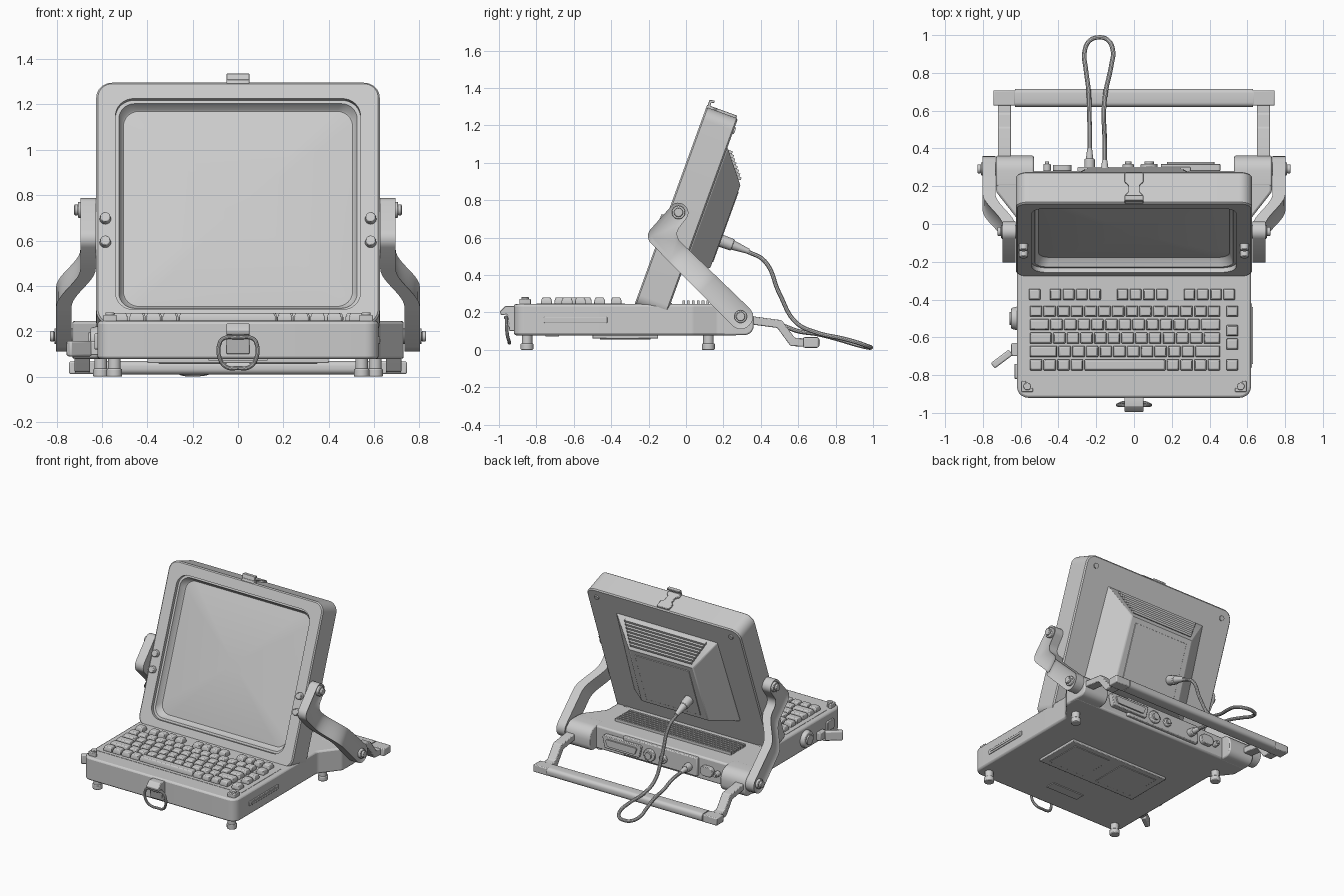
import bpy, bmesh
from math import radians, pi, sin, cos, tan
from mathutils import Vector, Matrix

if "Cube" in bpy.data.objects:
    bpy.data.objects.remove(bpy.data.objects["Cube"])

I = Matrix()
# screen frame: x across, y up the panel, z out of the glass
T = Matrix.Translation((0, -.28, .23)) @ Matrix.Rotation(radians(70), 4, 'X')

def finish(name, bm, bevel=0, M=I, segs=2):
    bmesh.ops.transform(bm, matrix=M, verts=bm.verts)
    bmesh.ops.recalc_face_normals(bm, faces=bm.faces)
    me = bpy.data.meshes.new(name)
    bm.to_mesh(me)
    bm.free()
    ob = bpy.data.objects.new(name, me)
    bpy.context.collection.objects.link(ob)
    if bevel:
        m = ob.modifiers.new("bevel", 'BEVEL')
        m.width, m.segments, m.limit_method, m.angle_limit = bevel, segs, 'ANGLE', radians(40)
    return ob

def fillet(pts, r, n=5):
    pts = [Vector(p) for p in pts]
    rs = r if isinstance(r, (list, tuple)) else [r] * len(pts)
    out = []
    for i, p in enumerate(pts):
        da, db = pts[i - 1] - p, pts[(i + 1) % len(pts)] - p
        if rs[i] == 0:
            out.append(p)
            continue
        a, b = da.normalized(), db.normalized()
        h = a.angle(b) / 2
        t = min(rs[i] / tan(h), .49 * da.length, .49 * db.length)
        c = p + (a + b).normalized() * (t / cos(h))
        s, e, f = p + a * t - c, p + b * t - c, pi - 2 * h
        out += [c + (s * sin((1 - k / n) * f) + e * sin(k / n * f)) / sin(f) for k in range(n + 1)]
    return out

def rect(x0, x1, y0, y1, r=0, n=5):
    return fillet([(x0, y0), (x1, y0), (x1, y1), (x0, y1)], r, n)

def strap(path, rs):
    # outline of a bar of varying half width along a 2D path
    P = [Vector(p) for p in path]
    d = [(b - a).normalized() for a, b in zip(P, P[1:])]
    nrm = [Vector((-v.y, v.x)) for v in d]
    L, R = [], []
    for i, p in enumerate(P):
        if i == 0: m, q = nrm[0], p - d[0] * rs[0]
        elif i == len(P) - 1: m, q = nrm[-1], p + d[-1] * rs[-1]
        else: m, q = (nrm[i - 1] + nrm[i]) / (1 + nrm[i - 1].dot(nrm[i])), p
        L.append(q + m * rs[i])
        R.append(q - m * rs[i])
    rr = [.95 * r for r in rs]
    return fillet(L + R[::-1], rr + rr[::-1], 6)

def loft(bm, loops):
    vs = [[bm.verts.new(p) for p in l] for l in loops]
    for a, b in zip(vs, vs[1:]):
        for i in range(len(a)):
            j = (i + 1) % len(a)
            bm.faces.new((a[i], a[j], b[j], b[i]))
    bm.faces.new(vs[0][::-1])
    bm.faces.new(vs[-1])

def prism(name, pts, axis, a, b, bevel=0, M=I):
    put = {'x': lambda p, h: (h, p[0], p[1]), 'y': lambda p, h: (p[0], h, p[1]),
           'z': lambda p, h: (p[0], p[1], h)}[axis]
    bm = bmesh.new()
    loft(bm, [[put(p, h) for p in pts] for h in (a, b)])
    return finish(name, bm, bevel, M)

def box(name, x0, x1, y0, y1, z0, z1, bevel=0, M=I):
    return prism(name, rect(x0, x1, y0, y1), 'z', z0, z1, bevel, M)

def cyl(name, p0, p1, r0, r1=None, n=24, bevel=0, M=I):
    p0, p1 = Vector(p0), Vector(p1)
    bm = bmesh.new()
    bmesh.ops.create_cone(bm, cap_ends=True, segments=n, radius1=r0, radius2=r0 if r1 is None else r1,
                          depth=(p1 - p0).length)
    q = (p1 - p0).to_track_quat('Z', 'Y').to_matrix().to_4x4()
    return finish(name, bm, bevel, M @ Matrix.Translation((p0 + p1) / 2) @ q)

def wire(name, pts, r, closed=False):
    cu = bpy.data.curves.new(name, 'CURVE')
    cu.dimensions, cu.bevel_depth, cu.bevel_resolution, cu.resolution_u = '3D', r, 3, 8
    sp = cu.splines.new('BEZIER')
    sp.bezier_points.add(len(pts) - 1)
    for bp, p in zip(sp.bezier_points, pts):
        bp.co, bp.handle_left_type, bp.handle_right_type = p, 'AUTO', 'AUTO'
    sp.use_cyclic_u, cu.use_fill_caps = closed, True
    ob = bpy.data.objects.new(name, cu)
    bpy.context.collection.objects.link(ob)
    bpy.ops.object.select_all(action='DESELECT')
    ob.select_set(True)
    bpy.context.view_layer.objects.active = ob
    bpy.ops.object.convert(target='MESH')

# base body, flared toward the rear
half = [(.62, -.92), (.62, .03), (.73, .17), (.73, .28)]
outline = fillet(half + [(-x, y) for x, y in half[::-1]], [.06, .05, .04, 0, 0, .04, .05, .06])
prism("base_body", outline, 'z', .078, .245, .012)
box("keyboard_deck", -.585, .585, -.8, -.325, .24, .247)
# underside plates
box("bottom_plate", -.4, .4, -.5, -.15, .06, .08, .004)
for s in (-1, 1):
    box("hatch", s * .2 - .15, s * .2 + .15, -.46, -.19, .056, .07, .003)
box("bottom_label_plate", -.13, .13, -.75, -.68, .072, .08)

# keyboard
bm = bmesh.new()
def key(x0, x1, yc, h=.029):
    g, t = .004, .007
    loft(bm, [[(x, y, z) for x, y in rect(x0 + g + k, x1 - g - k, yc - h + k, yc + h - k)]
              for k, z in ((0, .245), (0, .262), (t, .28))])
U = 1.015 / 14
rows = [[1] * 14, [1.5] + [1] * 11 + [1.5], [1.7] + [1] * 11 + [1.3],
        [2.1] + [1] * 10 + [1.9], [1] * 4 + [6] + [1] * 4]
for r, ws in enumerate(rows):
    x = -.555
    for w in ws:
        key(x, x + w * U, -.462 - r * .071)
        x += w * U
for x0, cnt in ((-.56, 1), (-.45, 4), (-.095, 4), (.26, 4)):
    for i in range(cnt):
        key(x0 + i * .07, x0 + i * .07 + .068, -.373)
for y in (-.462, -.565, -.636, -.746):
    key(.485, .555, y)
finish("keys", bm, .004)

# rear vent, ears, feet, corner bumpers, hinge hardware
for i in range(7):
    box("base_vent_bar", -.47, .47, -.02 + i * .026, -.006 + i * .026, .24, .265)
for s in (-1, 1):
    prism("hinge_ear", fillet([(.2, .079), (.362, .079), (.362, .246), (.2, .246)], [0, .05, .08, 0]),
          'x', s * .53, s * .73, .008)
    for x, y in ((.545, -.85), (.605, .12)):
        cyl("foot", (s * x, y, 0), (s * x, y, .035), .034, bevel=.005)
        cyl("foot_stem", (s * x, y, .03), (s * x, y, .08), .028)
    L = [(.535, -.89), (.595, -.89), (.595, -.83), (.572, -.83), (.572, -.867), (.535, -.867)]
    prism("corner_bumper", fillet([(s * x, y) for x, y in L], .006), 'z', .24, .272, .004)
    cyl("corner_pin", (s * .565, -.86, .24), (s * .565, -.86, .283), .02, bevel=.004)

    # cranked arm from the screen pivot to the base hinge
    E, H = Vector((-.145, .61)), Vector((.292, .178))
    am = bmesh.new()
    loft(am, [[(s * x, p.x, p.y) for p in strap([(-.04, .735), E, H], [.05, .058, .066])] for x in (.627, .695)])
    bmesh.ops.recalc_face_normals(am, faces=am.faces)
    outer = [f for f in am.faces if f.normal.x * s > .9]
    bmesh.ops.inset_region(am, faces=outer, thickness=.02, depth=0, use_even_offset=True)
    bmesh.ops.translate(am, verts=outer[0].verts[:], vec=(-s * .01, 0, 0))
    d = (H - E).normalized()
    for k in range(13):
        c = E + d * (.13 + .02 * k)
        bmesh.ops.bisect_plane(am, geom=am.verts[:] + am.edges[:] + am.faces[:],
                               plane_co=(0, c.x, c.y), plane_no=(0, d.x, d.y))
    for v in am.verts:
        t = min(1, max(0, ((v.co.yz - E).dot(d) - .13) / .24))
        v.co.x += s * .107 * t * t * (3 - 2 * t)
    finish("hinge_arm", am)
    for x0, x1, y, z, r in ((.6, .705, -.04, .735, .036), (.705, .722, -.04, .735, .024),
                            (.7, .81, .292, .178, .034), (.81, .828, .292, .178, .024)):
        cyl("pivot_bolt", (s * x0, y, z), (s * x1, y, z), r, bevel=.004)

    # carrying handle legs and bar ends
    prism("handle_leg", strap([(.3, .165), (.5, .138), (.57, .042), (.67, .038)], [.022] * 4),
          'x', s * .652, s * .72, .005)
    box("handle_end", s * .628, s * .745, .627, .708, .012, .066, .006)
prism("handle_bar", rect(.62, .716, .01, .07, .024), 'x', -.63, .63)

# rear ports
box("port_panel", -.3, .3, .27, .302, .1, .235, .006)
prism("wide_port", fillet([(.16, .12), (.44, .12), (.46, .21), (.14, .21)], .012), 'y', .28, .318, .004)
prism("wide_port_core", fillet([(.19, .14), (.41, .14), (.43, .19), (.17, .19)], .01), 'y', .3, .328)
for x, r in ((.08, .045), (-.03, .03), (-.46, .02)):
    cyl("round_port", (x, .28, .16), (x, .318, .16), r, bevel=.005)
    cyl("round_port_core", (x, .3, .16), (x, .33, .16), r * .55)
prism("power_socket", rect(-.43, -.33, .125, .195, .03), 'y', .28, .312, .004)

# drive slot on the right, dial and open port cover on the left
prism("drive_bezel", rect(-.76, -.42, .143, .177, .006), 'x', .61, .626, .003)
box("drive_slot", .62, .63, -.74, -.44, .156, .164)
cyl("side_dial", (-.61, -.5, .16), (-.65, -.5, .16), .065, .055, 32, .005)
cyl("dial_cap", (-.64, -.5, .16), (-.66, -.5, .16), .035)
box("side_port_cover", -.06, .06, -.018, .018, .09, .158, .008,
    Matrix.Translation((-.7, -.715, 0)) @ Matrix.Rotation(radians(37), 4, 'Z'))
box("side_cover_hinge", -.65, -.61, -.7, -.63, .095, .155, .006)
prism("side_port", rect(-.82, -.74, .12, .19, .01), 'x', -.61, -.632, .003)

# front latch with hook and pull ring
prism("front_latch", fillet([(-.91, .1), (-.945, .1), (-.955, .19), (-.99, .185), (-.995, .205),
                             (-.965, .235), (-.91, .235)], .006, 3), 'x', -.05, .05, .004)
wire("latch_ring", [(x, y, z) for x, z, y in ((-.065, .168, -.96), (0, .172, -.965), (.065, .168, -.96),
     (.08, .15, -.96), (.08, .08, -.955), (.05, .042, -.945), (0, .038, -.945), (-.05, .042, -.945),
     (-.08, .08, -.955), (-.08, .15, -.96))], .009, True)

# screen housing with stepped opening and bulged glass
bm = bmesh.new()
def ring(w, v0, v1, r, z):
    return [(p.x, p.y, z) for p in rect(-w, w, v0, v1, r, 8)]
loops = [ring(.617, .008, 1.129, .062, -.18), ring(.625, 0, 1.137, .07, -.172), ring(.625, 0, 1.137, .07, -.008),
         ring(.617, .008, 1.129, .062, 0), ring(.54, .07, 1.06, .08, 0), ring(.54, .07, 1.06, .08, -.025),
         ring(.525, .085, 1.045, .07, -.025), ring(.51, .105, 1.03, .07, -.065)]
for k in range(8):
    s = (1 - k / 8) * .99
    loops.append([(p[0] * s, .5675 + (p[1] - .5675) * s, -.07 + .03 * (1 - s * s)) for p in loops[7]])
loft(bm, loops)
finish("screen_housing", bm, 0, T)
for s in (-1, 1):
    for v in (.385, .495):
        cyl("front_stud", (s * .585, v, -.01), (s * .585, v, .03), .026, .022, M=T, bevel=.004)
    for v in (.07, 1.07):
        cyl("back_screw", (s * .545, v, -.17), (s * .545, v, -.188), .018, M=T)

# rear tube housing with louvres on its upper slope
bm = bmesh.new()
loft(bm, [[(-a, b, z), (a, b, z), (c, t, z), (-c, t, z)] for a, b, c, t, z in
          ((.43, .27, .41, .975, -.17), (.43, .27, .41, .97, -.182), (.27, .335, .26, .806, -.314))])
finish("tube_housing", bm, .006, T)
box("tube_back_panel", -.22, .22, .37, .77, -.318, -.3, .003, T)
for i in range(8):
    t = .12 + i * .1
    v, z, w = .97 - .164 * t, -.182 - .132 * t, .34 - .11 * t
    box("tube_louvre", -w, w, v - .004, v + .012, z - .016, z + .01, 0, T)

# latch plate on top of the screen
prism("top_latch_plate", [(x, z) for x, z in fillet([(-.05, -.17), (.05, -.17), (.05, -.12), (.03, -.1), (.03, -.06),
      (.05, -.04), (.05, 0), (-.05, 0), (-.05, -.04), (-.03, -.06), (-.03, -.1), (-.05, -.12)], .008, 3)],
      'y', 1.13, 1.15, .003, T)
prism("top_latch_hook", [(1.14, -.02), (1.14, -.004), (1.178, -.002), (1.185, -.03), (1.172, -.032), (1.166, -.016)],
      'x', -.05, .05, .003, T)

# cable with a plug at each end
cyl("screen_plug", (-.155, .17, .59), (-.155, .25, .56), .034, .032, bevel=.005)
cyl("screen_plug_boot", (-.155, .25, .56), (-.155, .335, .527), .026, .014)
cyl("base_plug", (-.235, .28, .16), (-.235, .345, .155), .028, bevel=.005)
cyl("base_plug_boot", (-.235, .34, .155), (-.235, .4, .15), .02, .013)
wire("cable", [(-.155, .32, .53), (-.155, .42, .475), (-.157, .5, .3), (-.16, .59, .145), (-.15, .7, .092),
     (-.12, .84, .06), (-.112, .92, .038), (-.14, .975, .018), (-.185, .988, .013), (-.235, .97, .014),
     (-.262, .91, .028), (-.255, .82, .055), (-.24, .7, .085), (-.237, .6, .1), (-.235, .5, .135),
     (-.235, .38, .152)], .012)

# smooth shading with sharp edges kept
bpy.ops.object.select_all(action='SELECT')
bpy.context.view_layer.objects.active = bpy.context.selected_objects[0]
bpy.ops.object.shade_smooth_by_angle(angle=radians(35))
